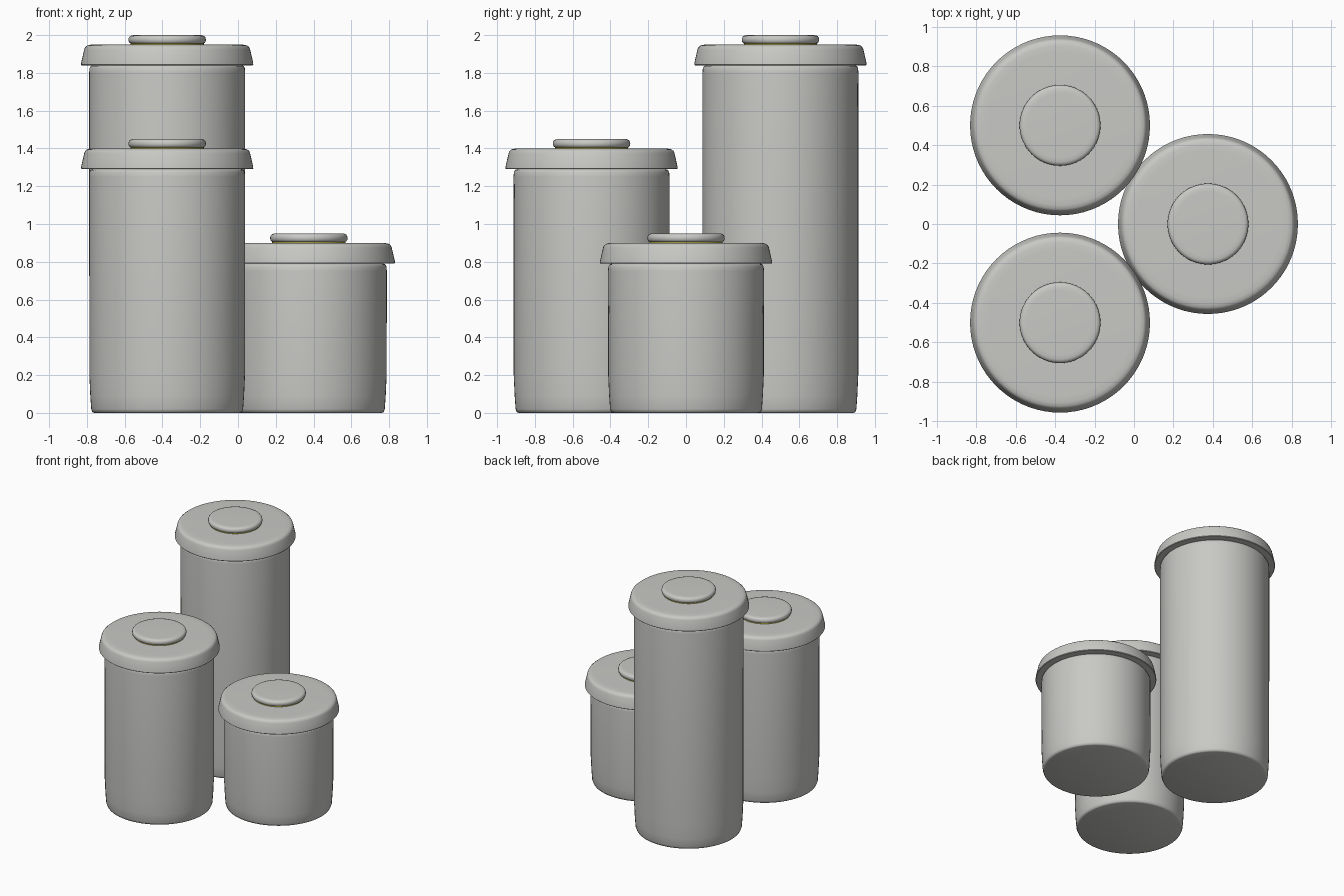
import bpy, bmesh, math

if "Cube" in bpy.data.objects:
    bpy.data.objects.remove(bpy.data.objects["Cube"])


def material(name, rgb):
    m = bpy.data.materials.new(name)
    m.diffuse_color = (*rgb, 1)
    m.use_nodes = True
    m.node_tree.nodes["Principled BSDF"].inputs["Base Color"].default_value = m.diffuse_color
    return m


grey = material("warm_grey", (0.58, 0.58, 0.56))
yellow = material("yellow", (0.6, 0.55, 0.05))


def lathe(name, profile, loc, mat, sharp=40, n=72):
    """Spin a closed (radius, height) profile, starting and ending on the axis."""
    bm = bmesh.new()
    verts = [bm.verts.new((r, 0, z)) for r, z in profile]
    edges = [bm.edges.new(p) for p in zip(verts, verts[1:])]
    bmesh.ops.spin(bm, geom=verts + edges, cent=(0, 0, 0), axis=(0, 0, 1),
                   angle=math.tau, steps=n, use_duplicate=False)
    bmesh.ops.remove_doubles(bm, verts=bm.verts, dist=1e-5)
    bmesh.ops.recalc_face_normals(bm, faces=bm.faces)
    me = bpy.data.meshes.new(name)
    bm.to_mesh(me)
    bm.free()
    me.materials.append(mat)
    ob = bpy.data.objects.new(name, me)
    ob.location = loc
    bpy.context.collection.objects.link(ob)
    bpy.ops.object.select_all(action='DESELECT')
    ob.select_set(True)
    bpy.context.view_layer.objects.active = ob
    bpy.ops.object.shade_smooth_by_angle(angle=math.radians(sharp))


def canister(size, x, y, h):
    # Body: slightly narrowed foot and rounded shoulder
    lathe(size + "_body", [(0, 0), (0.385, 0), (0.396, 0.004), (0.402, 0.02),
                           (0.407, 0.09), (0.412, 0.2), (0.413, h - 0.04),
                           (0.411, h - 0.015), (0.405, h - 0.004), (0.395, h), (0, h)],
          (x, y, 0), grey, 50)
    # Lid: flared skirt with rounded top edge
    lathe(size + "_lid", [(0, 0), (0.452, 0), (0.456, 0.004), (0.455, 0.015),
                          (0.439, 0.085), (0.434, 0.097), (0.424, 0.105),
                          (0.405, 0.109), (0.37, 0.11), (0, 0.11)],
          (x, y, h), grey)
    # Thin yellow seat beneath the knob
    lathe(size + "_knob_seat", [(0, 0), (0.194, 0), (0.194, 0.007), (0, 0.007)],
          (x, y, h + 0.109), yellow)
    # Knob: rounded disc
    lathe(size + "_knob", [(0, 0), (0.192, 0), (0.199, 0.004), (0.204, 0.012),
                           (0.205, 0.022), (0.203, 0.032), (0.197, 0.04),
                           (0.186, 0.044), (0.165, 0.045), (0, 0.045)],
          (x, y, h + 0.115), grey)


canister("tall", -0.375, 0.5, 1.84)
canister("medium", -0.375, -0.5, 1.29)
canister("short", 0.375, 0.0, 0.79)
